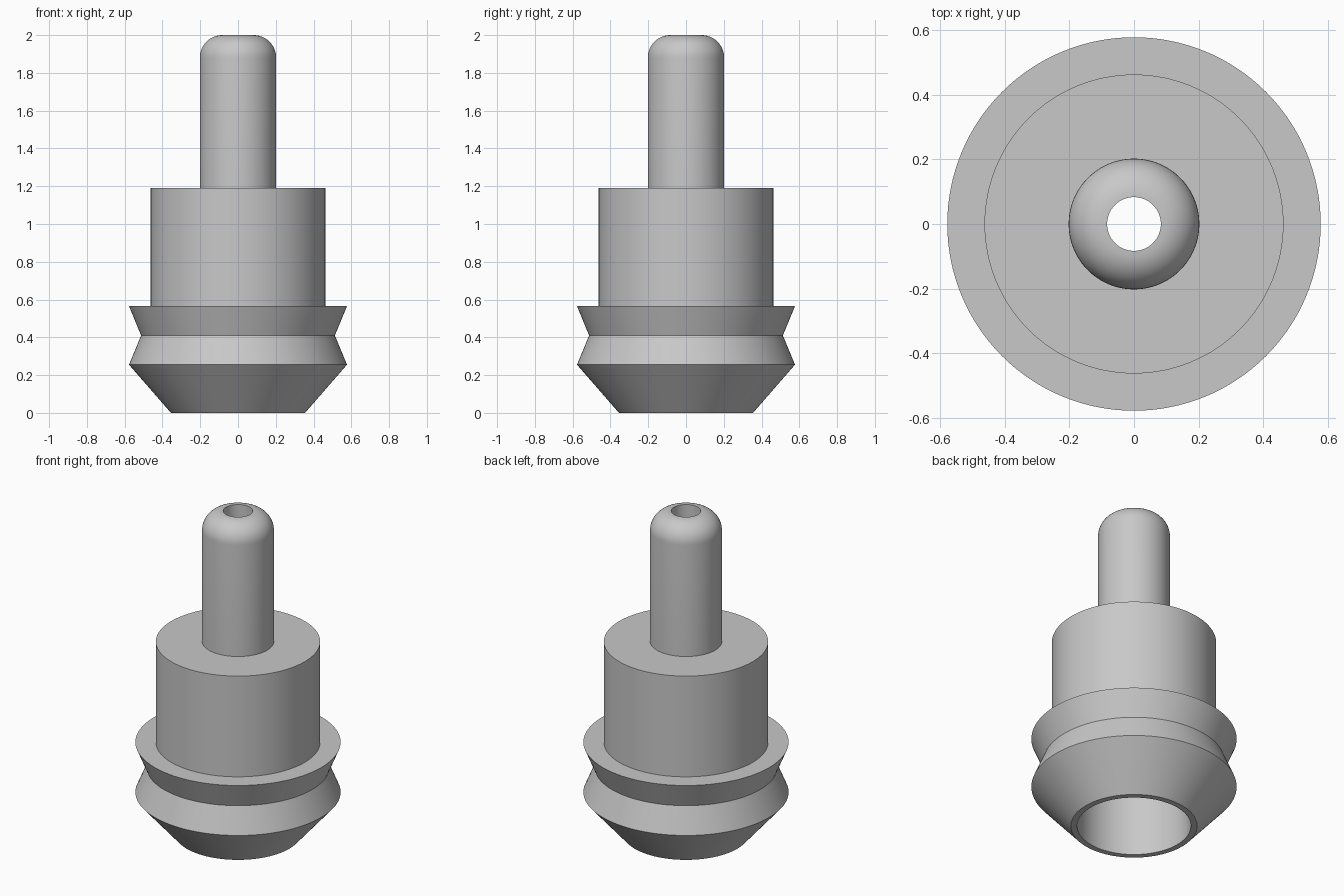
import bpy
import bmesh
import math

cube = bpy.data.objects.get("Cube")
if cube:
    bpy.data.objects.remove(cube, do_unlink=True)

# Single flat colour
GREY = (0.58, 0.58, 0.58, 1.0)
grey = bpy.data.materials.new("matte_grey")
grey.use_nodes = True
grey.diffuse_color = GREY
grey.node_tree.nodes["Principled BSDF"].inputs["Base Color"].default_value = GREY

SIDES = 128


def lathe(name, profile):
    """Revolve an open (radius, height) profile about z; faces point right of the path."""
    bm = bmesh.new()
    rings = []
    for r, z in profile:
        rings.append([bm.verts.new((r * math.cos(math.tau * i / SIDES),
                                    r * math.sin(math.tau * i / SIDES), z))
                      for i in range(SIDES)])
    for low, high in zip(rings, rings[1:]):
        for i in range(SIDES):
            j = (i + 1) % SIDES
            bm.faces.new((low[i], low[j], high[j], high[i]))
    mesh = bpy.data.meshes.new(name)
    bm.to_mesh(mesh)
    bm.free()
    mesh.materials.append(grey)
    obj = bpy.data.objects.new(name, mesh)
    bpy.context.collection.objects.link(obj)
    bpy.ops.object.select_all(action="DESELECT")
    obj.select_set(True)
    bpy.context.view_layer.objects.active = obj
    bpy.ops.object.shade_smooth_by_angle(angle=math.radians(25))
    return obj


# Main dimensions
BORE, STEM, COLLAR, RIM, WAIST, MOUTH, CAVITY = 0.083, 0.202, 0.462, 0.577, 0.513, 0.355, 0.32
SHOULDER, FLANGE, CEILING, TOP = 1.19, 0.565, 0.56, 2.0

# Double-flared bellows with a tapered lip and an open mouth
lathe("bellows", [(CAVITY, 0), (MOUTH, 0), (RIM, 0.255), (WAIST, 0.41),
                  (RIM, FLANGE), (COLLAR, FLANGE)])

# Thick cylindrical collar with a flat shoulder
lathe("collar", [(COLLAR, FLANGE), (COLLAR, SHOULDER), (STEM, SHOULDER)])

# Narrow stem whose top edge is rounded down into the bore
fillet = STEM - BORE
STEPS = 12
arc = [(BORE + fillet * math.cos(a), TOP - fillet + fillet * math.sin(a))
       for a in (math.pi / 2 * k / STEPS for k in range(STEPS + 1))]
lathe("stem", [(STEM, SHOULDER)] + arc)

# Through bore opening into the wide lower cavity
lathe("inner_bore", [(BORE, TOP), (BORE, CEILING), (CAVITY, CEILING), (CAVITY, 0)])
